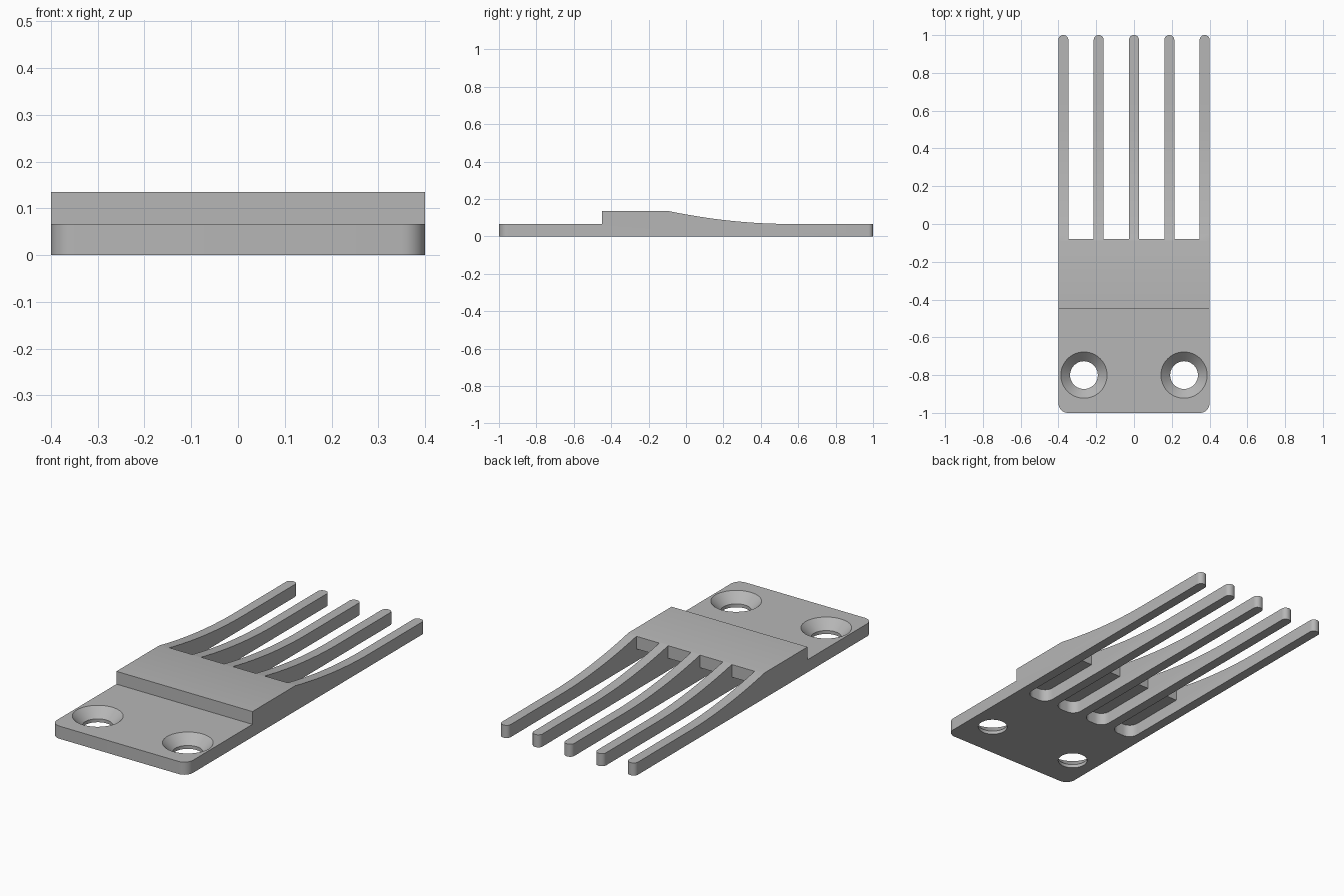
import bpy
import bmesh
import math

if "Cube" in bpy.data.objects:
    bpy.data.objects.remove(bpy.data.objects["Cube"], do_unlink=True)

PLATE = 0.067     # thickness of the plate and tines
BLOCK = 0.135     # height of the raised block

grey = bpy.data.materials.new("plain grey")
grey.use_nodes = True
grey.diffuse_color = (0.47, 0.47, 0.47, 1)
grey.node_tree.nodes["Principled BSDF"].inputs["Base Color"].default_value = (0.47, 0.47, 0.47, 1)


def finish(name, bm):
    bmesh.ops.recalc_face_normals(bm, faces=bm.faces)
    mesh = bpy.data.meshes.new(name)
    bm.to_mesh(mesh)
    bm.free()
    mesh.materials.append(grey)
    obj = bpy.data.objects.new(name, mesh)
    bpy.context.collection.objects.link(obj)
    return obj


def round_corners(bm, y, radius):
    """Round the upright edges that stand at the given y."""
    edges = [e for e in bm.edges
             if all(abs(v.co.y - y) < 1e-3 for v in e.verts)
             and abs(e.verts[0].co.x - e.verts[1].co.x) < 1e-4
             and e.calc_length() > 0.01]
    bmesh.ops.bevel(bm, geom=edges, offset=radius, segments=8,
                    profile=0.5, affect='EDGES')


def side_prism(points, x, width):
    """Extrude a side profile (y, z) across x."""
    bm = bmesh.new()
    face = bm.faces.new([bm.verts.new((x - width / 2, y, z)) for y, z in points])
    new = bmesh.ops.extrude_face_region(bm, geom=[face])["geom"]
    bmesh.ops.translate(bm, vec=(width, 0, 0),
                        verts=[v for v in new if isinstance(v, bmesh.types.BMVert)])
    bmesh.ops.recalc_face_normals(bm, faces=bm.faces)
    return bm


def cut(body, cutter):
    mod = body.modifiers.new("cut", 'BOOLEAN')
    mod.operation = 'DIFFERENCE'
    mod.solver = 'EXACT'
    mod.object = cutter
    bpy.context.view_layer.objects.active = body
    bpy.ops.object.modifier_apply(modifier=mod.name)
    bpy.data.objects.remove(cutter, do_unlink=True)


# Body: flat plate, raised block and a concave slope down to the tines
start, end, steps = -0.09, 0.54, 16
slope = []
for i in range(steps + 1):
    t = i / steps
    slope.append((end + (start - end) * t, PLATE + (BLOCK - PLATE) * t ** 1.9))
profile = [(-1, 0), (1, 0), (1, PLATE)] + slope + [(-0.45, BLOCK), (-0.45, PLATE), (-1, PLATE)]
bm = side_prism(profile, 0, 0.8)
round_corners(bm, -1, 0.05)
body = finish("comb_plate", bm)

# Slots: open between the tines, continuing as a pocket under the block
slot = [(-0.44, -0.1), (-0.44, PLATE - 0.001), (-0.08, PLATE - 0.001),
        (-0.08, 0.2), (1.2, 0.2), (1.2, -0.1)]
for k in (-1.5, -0.5, 0.5, 1.5):
    bm = side_prism(slot, k * 0.187, 0.1345)
    round_corners(bm, -0.44, 0.05)
    cut(body, finish("slot_cutter", bm))

# Countersunk screw holes
hole = [(0, -0.1), (0.0735, -0.1), (0.0735, 0.018), (0.1525, 0.097), (0, 0.097)]
for side in (-1, 1):
    bm = bmesh.new()
    verts = [bm.verts.new((r, 0, z)) for r, z in hole]
    edges = [bm.edges.new(pair) for pair in zip(verts, verts[1:])]
    bmesh.ops.spin(bm, geom=verts + edges, cent=(0, 0, 0), axis=(0, 0, 1),
                   angle=math.tau, steps=48)
    bmesh.ops.remove_doubles(bm, verts=bm.verts, dist=1e-5)
    bmesh.ops.translate(bm, vec=(side * 0.265, -0.8, 0), verts=bm.verts)
    cut(body, finish("hole_cutter", bm))

# Rounded tine tips
bm = bmesh.new()
bm.from_mesh(body.data)
round_corners(bm, 1, 0.025)
bm.to_mesh(body.data)
bm.free()

bpy.ops.object.select_all(action='DESELECT')
body.select_set(True)
bpy.context.view_layer.objects.active = body
bpy.ops.object.shade_smooth_by_angle(angle=math.radians(30))
